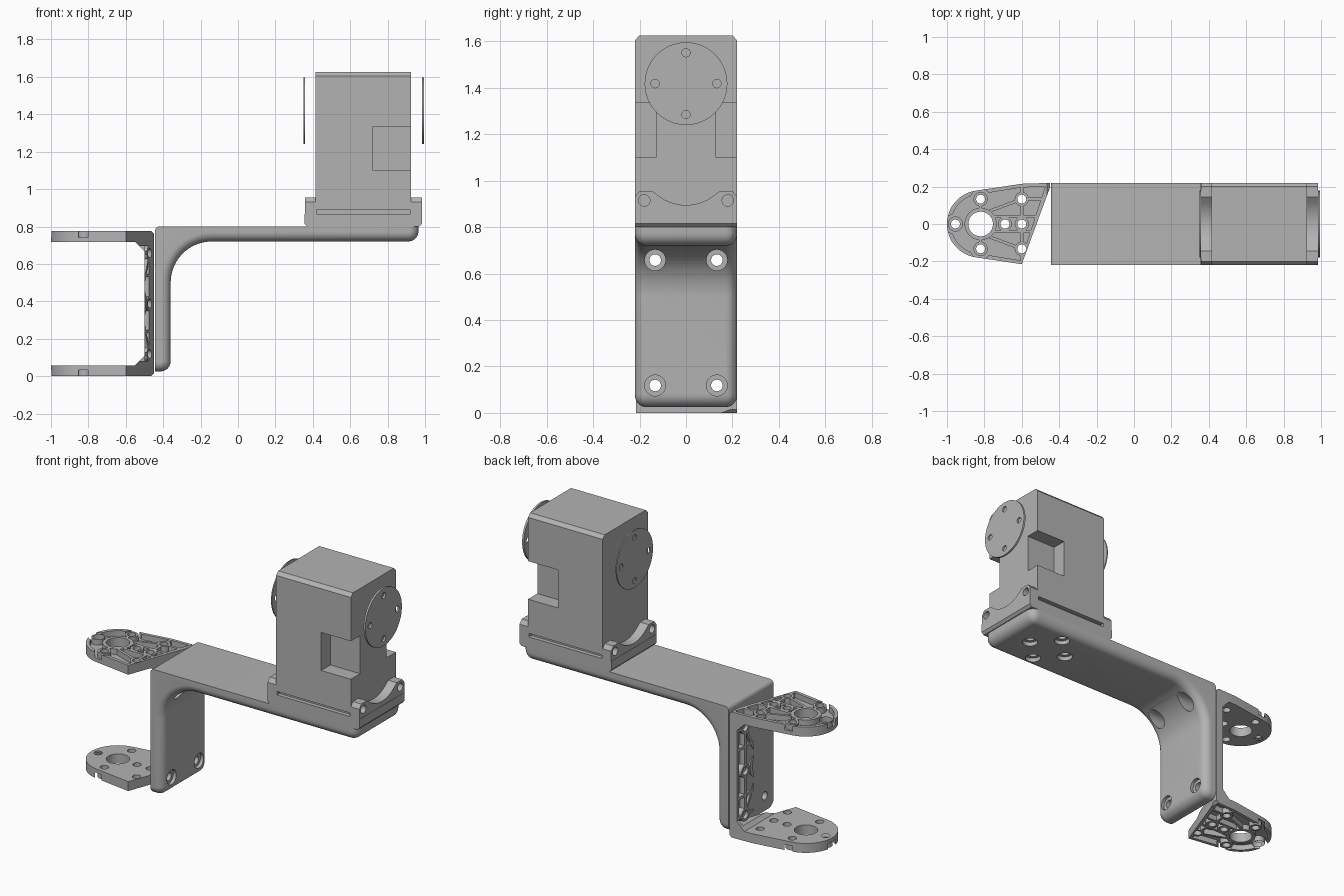
import bpy, bmesh, math
from mathutils import Vector

cube = bpy.data.objects.get("Cube")
if cube:
    bpy.data.objects.remove(cube, do_unlink=True)

grey = bpy.data.materials.new("light grey")
grey.use_nodes = True
COLOR = (0.45, 0.45, 0.45, 1)
grey.diffuse_color = COLOR
grey.node_tree.nodes["Principled BSDF"].inputs["Base Color"].default_value = COLOR


# ---------- helpers ----------
def place(p, axis, h):
    u, v = p
    return {"x": (h, u, v), "y": (u, h, v), "z": (u, v, h)}[axis]


def loft(name, layers, axis):
    """Skin matching outlines, given as (height, points), along an axis."""
    bm = bmesh.new()
    rings = [[bm.verts.new(place(p, axis, h)) for p in pts] for h, pts in layers]
    n = len(rings[0])
    bm.faces.new(rings[0])
    bm.faces.new(rings[-1])
    for a, b in zip(rings, rings[1:]):
        for i in range(n):
            j = (i + 1) % n
            bm.faces.new((a[i], a[j], b[j], b[i]))
    bmesh.ops.recalc_face_normals(bm, faces=bm.faces)
    mesh = bpy.data.meshes.new(name)
    bm.to_mesh(mesh)
    bm.free()
    mesh.materials.append(grey)
    ob = bpy.data.objects.new(name, mesh)
    bpy.context.collection.objects.link(ob)
    return ob


def prism(name, pts, axis, lo, hi):
    return loft(name, [(lo, pts), (hi, pts)], axis)


def arc(c, r, a0, a1, n):
    return [(c[0] + r * math.cos(math.radians(a0 + (a1 - a0) * i / n)),
             c[1] + r * math.sin(math.radians(a0 + (a1 - a0) * i / n)))
            for i in range(n + 1)]


def disc(c, r, axis, lo, hi, name="cutter", n=24):
    return prism(name, arc(c, r, 0, 360, n)[:-1], axis, lo, hi)


def box(x0, x1, y0, y1, z0, z1, name="cutter"):
    return prism(name, [(x0, y0), (x1, y0), (x1, y1), (x0, y1)], "z", z0, z1)


def bar(p, q, w, axis, lo, hi):
    p, q = Vector(p), Vector(q)
    d = (q - p).normalized() * w / 2
    s = Vector((-d.y, d.x))
    return prism("rib", [p + s, q + s, q - s, p - s], axis, lo, hi)


def boolean(target, tool, op="DIFFERENCE"):
    mod = target.modifiers.new("boolean", "BOOLEAN")
    mod.operation, mod.object, mod.solver = op, tool, "EXACT"
    bpy.context.view_layer.objects.active = target
    with bpy.context.temp_override(object=target, active_object=target):
        bpy.ops.object.modifier_apply(modifier=mod.name)
    bpy.data.objects.remove(tool, do_unlink=True)


def mirrored(half):
    """Complete an outline that starts and ends on its second-axis plane."""
    return half + [(u, -v) for u, v in reversed(half)]


# ---------- forked bracket ----------
H, T = 0.776, 0.058
half = [(-1.02, 0), (-0.465, 0), (-0.45, 0.015)]
inner = [(-0.5, T + 0.05), (-0.55, T), (-1.02, T)]
side = half + [(x, H - z) for x, z in reversed(half)]
side += [(x, H - z) for x, z in reversed(inner)] + inner
bracket = prism("fork_bracket", side, "y", -0.22, 0.22)
HUB = (-0.82, 0)


def plate_outline(r, x, y, end):
    upper = [(end, y + 0.005), (x, y)] + arc(HUB, r, 98, 180, 16)
    return mirrored(upper)[:len(upper) * 2 - 1]


outline = plate_outline(0.18, -0.6, 0.215, -0.44)
boolean(bracket, prism("outline", outline, "z", -0.1, 1), "INTERSECT")

edge_holes = [(-0.955, 0), (-0.82, 0.133), (-0.82, -0.133)]
inner_holes = [(-0.6, 0.133), (-0.6, -0.133), (-0.6, 0), (-0.69, 0)]
plate_ribs = [((-0.6, -0.3), (-0.6, 0.3))]
for s in (-1, 1):
    plate_ribs += [((-0.75, 0.04 * s), (-0.44, 0.04 * s)),
                   ((-0.77, 0.07 * s), (-0.6, 0.133 * s)),
                   ((-0.6, 0.133 * s), (-0.44, 0.133 * s)),
                   ((-0.82, 0), (-0.82, 0.133 * s))]

# Pockets open on the outer side of each fork plate
for lo, hi in ((H - 0.034, H + 0.02), (-0.02, 0.034)):
    pocket = prism("pocket", plate_outline(0.158, -0.605, 0.195, -0.475), "z", lo, hi)
    for c in edge_holes:
        boolean(pocket, disc(c, 0.055, "z", lo, hi), "UNION")
    for p, q in plate_ribs:
        boolean(pocket, bar(p, q, 0.016, "z", lo - 0.1, hi + 0.1))
    for c in edge_holes + inner_holes:
        boolean(pocket, disc(c, 0.038, "z", lo - 0.1, hi + 0.1))
    boolean(pocket, disc(HUB, 0.086, "z", lo - 0.1, hi + 0.1, n=40))
    boolean(bracket, pocket)
for c in edge_holes + inner_holes:
    boolean(bracket, disc(c, 0.024, "z", -0.1, 1))
boolean(bracket, disc(HUB, 0.066, "z", -0.1, 1, n=40))

# Ribbed web facing the fork opening
MID = H / 2
corners = [(y, MID + dz) for y in (-0.133, 0.133) for dz in (-0.27, 0.27)]
extras = [(0, MID - 0.15), (0, MID + 0.15), (-0.133, MID), (0.133, MID),
          (0, MID - 0.27), (0, MID + 0.27)]
web = prism("pocket", [(-0.198, 0.08), (0.198, 0.08), (0.198, H - 0.08), (-0.198, H - 0.08)],
            "x", -0.57, -0.468)
web_ribs = [((0, MID), c) for c in corners]
for s in (-1, 1):
    web_ribs += [((-0.3, MID + 0.15 * s), (0.3, MID + 0.15 * s)),
                 ((-0.3, MID + 0.27 * s), (0.3, MID + 0.27 * s)),
                 ((0.133 * s, 0), (0.133 * s, H))]
for p, q in web_ribs:
    boolean(web, bar(p, q, 0.016, "x", -0.5, -0.4))
for c in corners + extras:
    boolean(web, disc(c, 0.04, "x", -0.5, -0.4))
boolean(web, disc((0, MID), 0.09, "x", -0.5, -0.4, n=40))
boolean(bracket, web)
for c in corners + extras:
    boolean(bracket, disc(c, 0.025, "x", -0.7, -0.4))
boolean(bracket, disc((0, MID), 0.066, "x", -0.7, -0.4, n=40))


# ---------- angled arm ----------
def arm_profile(d):
    """Side outline of the arm, with its lower and outer faces drawn in by d."""
    r = 0.055 - d
    pts = arc((-0.42, 0.775), 0.025, 90, 180, 5)
    pts += [(-0.445, 0.025 + d)]
    pts += arc((-0.415, 0.08), r, 270, 360, 6)
    pts += arc((-0.14, 0.5), 0.22 + d, 180, 90, 16)
    pts += arc((0.91, 0.775), r, 270, 360, 6)
    return pts + [(0.965 - d, 0.8)]


R = 0.05
layers = []
for i in range(9):
    a = math.radians(90 * i / 8)
    layers.append((0.22 - R + R * math.cos(a), arm_profile(R - R * math.sin(a))))
# Lower corner arcs follow the leg face and the horizontal slab underside
for _, pts in layers:
    for i, (x, z) in enumerate(pts):
        if x > 0.8 and z < 0.78:
            pts[i] = (x, z)
full = layers + [(-y, pts) for y, pts in reversed(layers)]
arm = loft("angled_arm", full, "y")
for c in corners:
    boolean(arm, disc(c, 0.025, "x", -0.6, -0.2))
    boolean(arm, disc(c, 0.045, "x", -0.38, -0.1, n=32))
for i in range(4):
    c = arc((0.665, 0), 0.133, 0, 360, 4)[i]
    boolean(arm, disc(c, 0.025, "z", 0.6, 0.79))
    boolean(arm, disc(c, 0.045, "z", 0.6, 0.745, n=32))

# ---------- actuator ----------
base = prism("actuator_base", [(0.37, 0.8), (0.97, 0.8), (0.985, 0.815), (0.985, 0.868),
                               (0.355, 0.868), (0.355, 0.815)], "y", -0.22, 0.22)
body = prism("actuator_body", [(-0.22, 0.86), (0.22, 0.86), (0.22, 1.605), (0.2, 1.626),
                               (-0.2, 1.626), (-0.22, 1.605)], "x", 0.415, 0.925)
for s in (-1, 1):
    ys = sorted((0.13 * s, 0.3 * s))
    boolean(body, box(0.722, 1, *ys, 1.1, 1.335))
    ys = sorted((0.195 * s, 0.3 * s))
    boolean(body, box(0.4, 0.95, *ys, 0.868, 0.89))

# Scalloped end flanges with screw ears, and the round output horns
dip = arc((0, 1.09), 0.195, 230, 310, 14)
flange = [(-0.22, 0.83), (0.22, 0.83), (0.22, 0.93), (0.2, 0.955), (0.145, 0.955)]
flange += list(reversed(dip)) + [(-0.145, 0.955), (-0.2, 0.955), (-0.22, 0.93)]
for label, x0, x1, out in (("right", 0.357, 0.42, 0.35), ("left", 0.92, 0.983, 0.995)):
    ear = prism(label + "_end_flange", flange, "x", x0, x1)
    face = x0 if label == "right" else x1
    for y in (-0.18, 0.18):
        boolean(ear, disc((y, 0.915), 0.025, "x", face - 0.04, face + 0.04))
    horn = disc((0, 1.418), 0.178, "x", min(out, x1), max(out, x0), label + "_horn", 64)
    for c in arc((0, 1.418), 0.133, 0, 360, 4)[:4]:
        boolean(horn, disc(c, 0.018, "x", out - 0.03, out + 0.03, n=20))

# ---------- shading ----------
for ob in bpy.context.scene.objects:
    ob.select_set(ob.type == "MESH")
bpy.context.view_layer.objects.active = arm
bpy.ops.object.shade_smooth_by_angle(angle=math.radians(30))
